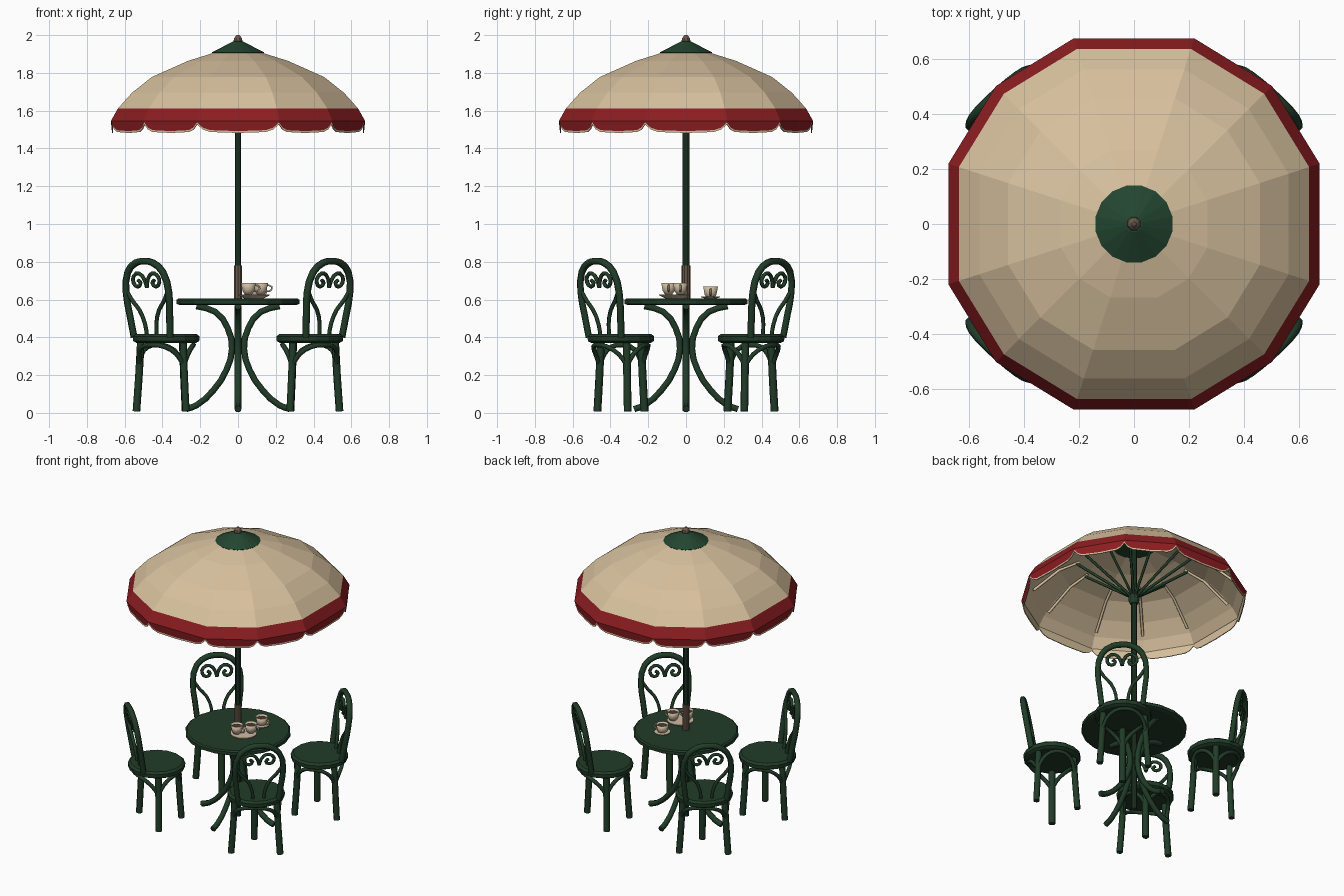
import bpy, bmesh, math
from mathutils import Vector

if "Cube" in bpy.data.objects:
    bpy.data.objects.remove(bpy.data.objects["Cube"])


def material(name, r, g, b):
    m = bpy.data.materials.new(name)
    m.diffuse_color = (r, g, b, 1)
    m.use_nodes = True
    m.node_tree.nodes["Principled BSDF"].inputs["Base Color"].default_value = m.diffuse_color
    return m


GREEN = material("dark green paint", 0.015, 0.045, 0.021)
CAPGREEN = material("mid green paint", 0.016, 0.06, 0.029)
CREAM = material("cream canvas", 0.68, 0.53, 0.34)
RED = material("deep red canvas", 0.26, 0.012, 0.015)
BROWN = material("worn brown", 0.14, 0.10, 0.065)
CHINA = material("cream china", 0.62, 0.50, 0.36)
TEA = material("dark tea", 0.07, 0.045, 0.03)


def add_mesh(name, mesh, mats):
    mesh.name = name
    for m in mats:
        mesh.materials.append(m)
    ob = bpy.data.objects.new(name, mesh)
    bpy.context.collection.objects.link(ob)
    return ob


def lathe(name, profile, sides, mat, at=(0, 0)):
    """Closed solid turned from (radius, z) points, bottom to top."""
    bm = bmesh.new()
    rings = []
    for r, z in profile:
        rings.append([bm.verts.new((at[0] + r * math.cos(2 * math.pi * (i + .5) / sides),
                                    at[1] + r * math.sin(2 * math.pi * (i + .5) / sides), z))
                      for i in range(sides)])
    for a, b in zip(rings, rings[1:]):
        for i in range(sides):
            j = (i + 1) % sides
            bm.faces.new((a[i], a[j], b[j], b[i]))
    bm.faces.new(rings[0][::-1])
    bm.faces.new(rings[-1])
    mesh = bpy.data.meshes.new(name)
    bm.to_mesh(mesh)
    bm.free()
    return add_mesh(name, mesh, [mat])


def tube(name, points, radius, mat, res=3, straight=False):
    """Bent rod through the points, turned into a mesh."""
    cu = bpy.data.curves.new(name, 'CURVE')
    cu.dimensions = '3D'
    cu.bevel_depth = radius
    cu.bevel_resolution = 1
    cu.resolution_u = res
    cu.use_fill_caps = True
    cu.materials.append(mat)
    if straight:
        sp = cu.splines.new('POLY')
        sp.points.add(len(points) - 1)
        for p, co in zip(sp.points, points):
            p.co = (*co, 1)
    else:
        sp = cu.splines.new('BEZIER')
        sp.bezier_points.add(len(points) - 1)
        for p, co in zip(sp.bezier_points, points):
            p.co = co
            p.handle_left_type = p.handle_right_type = 'AUTO'
    tmp = bpy.data.objects.new("tmp", cu)
    bpy.context.collection.objects.link(tmp)
    dg = bpy.context.evaluated_depsgraph_get()
    mesh = bpy.data.meshes.new_from_object(tmp.evaluated_get(dg))
    bpy.data.objects.remove(tmp)
    bpy.data.curves.remove(cu)
    return add_mesh(name, mesh, [] if len(mesh.materials) else [mat])


# ---- canopy: twelve panels, red band and scalloped valance
ANGLES = [math.radians(a + 90 * k) for k in range(4) for a in (18, 45, 72)]
PROFILE = [(.03, 1.935), (.14, 1.905), (.28, 1.863), (.48, 1.778), (.59, 1.695), (.668, 1.612), (.708, 1.545)]
SCALLOP = [(0, 1.538), (.07, 1.51), (.16, 1.497), (.5, 1.492), (.84, 1.497), (.93, 1.51), (1, 1.538)]


def ring_point(a, r, z):
    return Vector((r * math.cos(a), r * math.sin(a), z))


bm = bmesh.new()
rows = [[bm.verts.new(ring_point(a, r, z)) for a in ANGLES] for r, z in PROFILE]
for k in range(len(rows) - 1):
    for i in range(12):
        j = (i + 1) % 12
        f = bm.faces.new((rows[k + 1][i], rows[k + 1][j], rows[k][j], rows[k][i]))
        f.material_index = 0 if k == len(rows) - 2 else 1
for i in range(12):
    j = (i + 1) % 12
    pa, pb = ring_point(ANGLES[i], .702, 0), ring_point(ANGLES[j], .702, 0)
    edge = [bm.verts.new(pa.lerp(pb, t) + Vector((0, 0, z))) for t, z in SCALLOP]
    hem = [bm.verts.new(v.co - Vector((0, 0, .010))) for v in edge]
    bm.faces.new([rows[-1][j], rows[-1][i]] + edge).material_index = 0
    for s in range(len(edge) - 1):
        bm.faces.new((edge[s], hem[s], hem[s + 1], edge[s + 1])).material_index = 1
mesh = bpy.data.meshes.new("canopy")
bm.to_mesh(mesh)
bm.free()
canopy = add_mesh("canopy", mesh, [RED, CREAM])
mod = canopy.modifiers.new("lining", 'SOLIDIFY')
mod.thickness = .006
mod.offset = -1
mod.material_offset = 1
mod.material_offset_rim = 1

# ---- cap, finial, pole and hub
lathe("canopy_cap", [(.13, 1.895), (.142, 1.908), (.03, 1.965)], 16, CAPGREEN)
lathe("finial", [(.014, 1.955), (.026, 1.968), (.022, 1.985), (.008, 2.0)], 8, BROWN)
lathe("umbrella_pole", [(.018, .01), (.018, 1.93)], 10, GREEN)
lathe("pole_sleeve", [(.023, .60), (.023, .78)], 10, BROWN)
lathe("stretcher_hub", [(.024, 1.49), (.036, 1.52), (.036, 1.56), (.022, 1.575)], 10, GREEN)

# ---- stretchers and ribs under the canopy
for a in ANGLES:
    tube("stretcher", [ring_point(a, .02, 1.545), ring_point(a, .36, 1.80)], .009, GREEN, straight=True)
    tube("rib", [ring_point(a, .34, 1.81), ring_point(a, .47, 1.758),
                 ring_point(a, .63, 1.622)], .009, CREAM, straight=True)

# ---- table
lathe("table_top", [(.31, .57), (.33, .577), (.33, .598), (.32, .605)], 20, GREEN)
for k in range(4):
    a = k * math.pi / 2
    tube("table_leg", [ring_point(a, r, z) for r, z in
                       [(.22, .565), (.12, .535), (.055, .45), (.032, .34), (.06, .23), (.13, .12),
                        (.22, .04), (.275, .02)]], .019, GREEN, res=2)

# ---- tea set
lathe("tray", [(.05, .605), (.085, .622), (.085, .628)], 12, CHINA, (.085, -.06))
for x, y, z in [(.055, -.092, .626), (.12, -.03, .626), (.09, .13, .606)]:
    cup = lathe("cup", [(.02, z), (.034, z + .02), (.042, z + .062), (.037, z + .062), (.032, z + .05)],
                8, CHINA, (x, y))
    cup.data.shade_smooth()
    lathe("tea", [(.032, z + .049), (.032, z + .052)], 8, TEA, (x, y))
    tube("cup_handle", [(x + .034, y, z + .05), (x + .058, y, z + .042), (x + .053, y, z + .022),
                        (x + .03, y, z + .018)], .005, CHINA, res=2)
lathe("saucer", [(.03, .605), (.052, .612), (.052, .616)], 12, CHINA, (.09, .13))

# ---- four chairs, mirrored into the corners
SEAT = Vector((-.38, -.345, 0))
OUT = math.radians(228)
BACK = [(-.128, .40), (-.142, .52), (-.152, .64), (-.125, .745), (-.06, .795), (0, .803)]
BACK += [(-l, z) for l, z in BACK[-2::-1]]
VROD = [(.035, .41), (.04, .47), (.07, .545), (.11, .59), (.146, .645)]
SCROLL = [(0, .665), (.012, .705), (.045, .738), (.085, .725), (.092, .69), (.065, .668), (.042, .688), (.058, .703)]
LEGS = [math.radians(a) for a in (167, 310, 411, 527)]


def back_point(l, z):
    """Point on the leaning back: sideways offset and height."""
    d = .112 + (z - .40) * .155
    return SEAT + Vector((math.cos(OUT) * d - math.sin(OUT) * l,
                          math.sin(OUT) * d + math.cos(OUT) * l, z))


def seat_point(a, r, z):
    return SEAT + ring_point(a, r, z)


BRACE = [(0, .25), (.12, .31), (.3, .35), (.5, .36), (.7, .35), (.88, .31), (1, .25)]
for sx in (1, -1):
    for sy in (1, -1):
        def flip(points):
            return [(p.x * sx, p.y * sy, p.z) for p in points]
        lathe("seat", [(.16, .37), (.178, .38), (.18, .405), (.165, .417)], 16, GREEN,
              (SEAT.x * sx, SEAT.y * sy))
        tube("chair_back", flip([back_point(l, z) for l, z in BACK]), .019, GREEN, res=2)
        for s in (1, -1):
            tube("back_rod", flip([back_point(l * s, z) for l, z in VROD]), .011, GREEN, res=2)
            tube("back_scroll", flip([back_point(l * s, z) for l, z in SCROLL]), .011, GREEN, res=2)
        for a, b in zip(LEGS, LEGS[1:]):
            tube("chair_leg", flip([seat_point(a, .138, .38), seat_point(a, .148, .2),
                                    seat_point(a, .162, .008)]), .021, GREEN, res=2)
            # arched brace to the next leg
            tube("leg_brace", flip([seat_point(a + (b - a) * t, .145, z) for t, z in BRACE]),
                 .013, GREEN, res=2)
